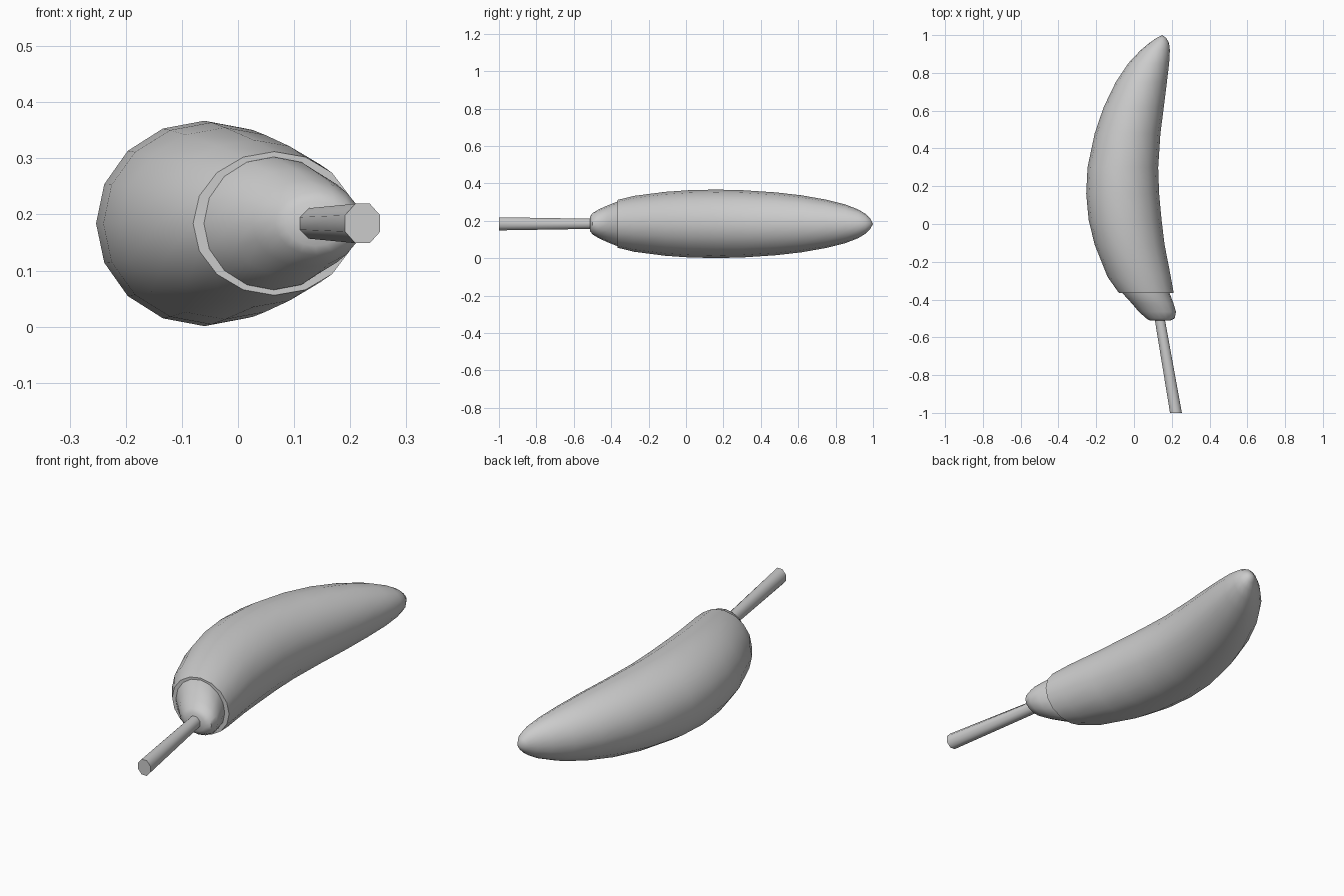
import bpy, bmesh, math

if "Cube" in bpy.data.objects:
    bpy.data.objects.remove(bpy.data.objects["Cube"])

Z0 = 0.184  # height of the centre line


def loft(name, stations, sides, turn=0.0, tip=None):
    """Skin elliptical rings given as (y, left x, right x, half height)."""
    bm = bmesh.new()
    rings = []
    for y, left, right, h in stations:
        cx, rx = (left + right) / 2, (right - left) / 2
        angles = [2 * math.pi * (i + turn) / sides for i in range(sides)]
        rings.append([bm.verts.new((cx + rx * math.cos(a), y, Z0 + h * math.sin(a)))
                      for a in angles])
    for a, b in zip(rings, rings[1:]):
        for i in range(sides):
            j = (i + 1) % sides
            bm.faces.new((a[i], a[j], b[j], b[i]))
    bm.faces.new(rings[0])
    last = rings[-1]
    if tip:
        point = bm.verts.new(tip)
        for i in range(sides):
            bm.faces.new((last[i], last[(i + 1) % sides], point))
    else:
        bm.faces.new(last)
    bmesh.ops.recalc_face_normals(bm, faces=bm.faces)
    mesh = bpy.data.meshes.new(name)
    bm.to_mesh(mesh)
    bm.free()
    obj = bpy.data.objects.new(name, mesh)
    bpy.context.collection.objects.link(obj)
    bpy.ops.object.select_all(action='DESELECT')
    obj.select_set(True)
    bpy.context.view_layer.objects.active = obj
    bpy.ops.object.shade_smooth_by_angle(angle=math.radians(50))
    return obj


# Curved pepper body, tapering to a tip at the back
loft("pepper_body", [
    (-0.365, -0.080, 0.210, 0.128),
    (-0.28, -0.140, 0.195, 0.149),
    (-0.11, -0.208, 0.162, 0.171),
    (0.02, -0.240, 0.146, 0.180),
    (0.16, -0.253, 0.133, 0.183),
    (0.30, -0.246, 0.128, 0.180),
    (0.48, -0.208, 0.140, 0.168),
    (0.62, -0.160, 0.158, 0.152),
    (0.75, -0.097, 0.174, 0.129),
    (0.85, -0.031, 0.186, 0.104),
    (0.92, 0.035, 0.190, 0.077),
    (0.96, 0.083, 0.185, 0.053),
    (0.985, 0.120, 0.170, 0.028),
], 16, tip=(0.150, 1.0, Z0))

# Cap that sits against the front of the body
loft("green_cap", [
    (-0.512, 0.085, 0.190, 0.040),
    (-0.500, 0.066, 0.215, 0.057),
    (-0.465, 0.026, 0.222, 0.078),
    (-0.42, -0.012, 0.209, 0.098),
    (-0.37, -0.058, 0.190, 0.118),
    (-0.33, -0.080, 0.175, 0.122),
], 16)

# Eight-sided stem, slightly thicker at its cut end
loft("stem", [
    (-1.0, 0.188, 0.256, 0.038),
    (-0.49, 0.105, 0.163, 0.029),
], 8, turn=0.5)
